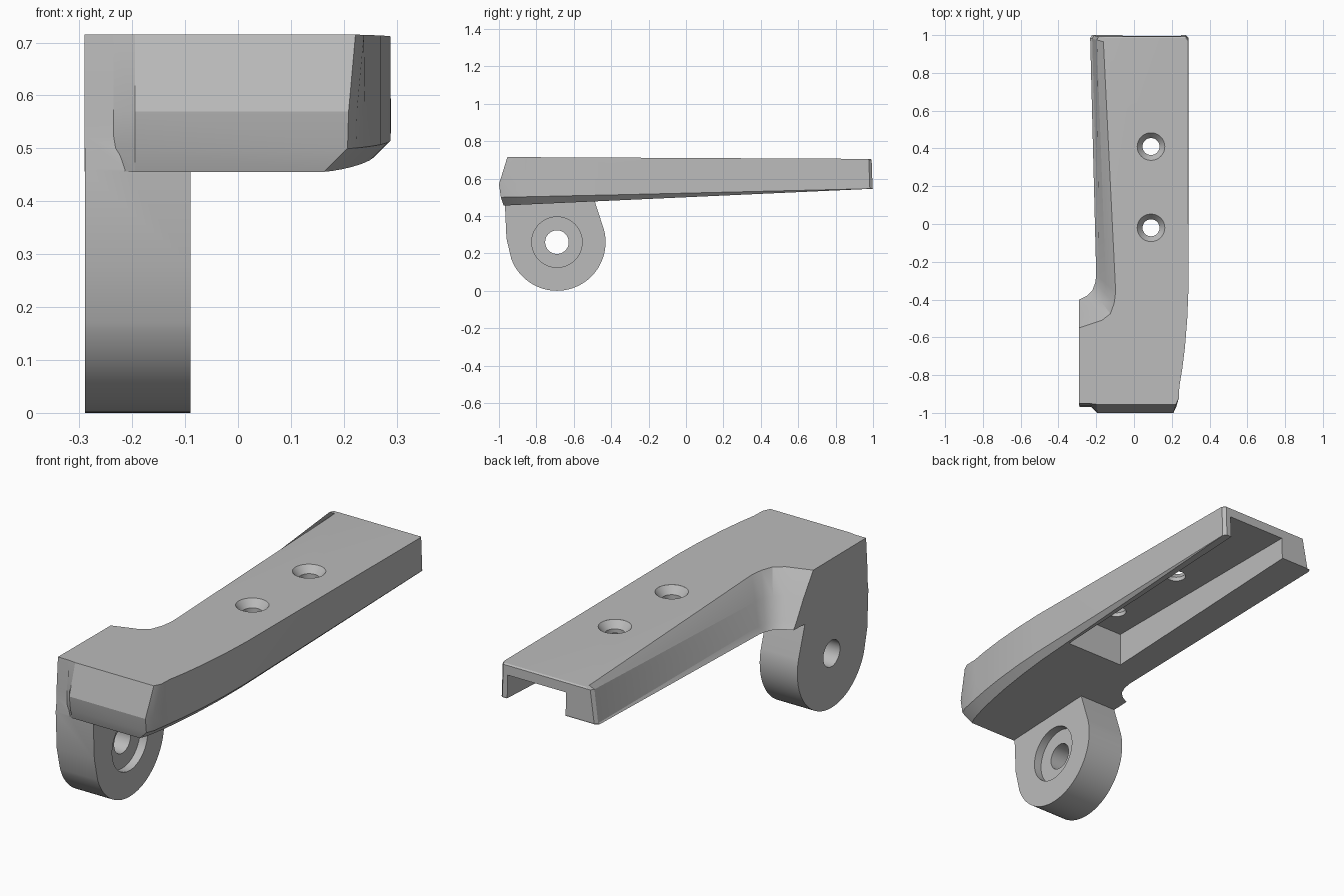
import bpy, bmesh, math
from mathutils import Matrix, Vector

if "Cube" in bpy.data.objects:
    bpy.data.objects.remove(bpy.data.objects["Cube"])

GREY = (0.5, 0.5, 0.5, 1)
mat = bpy.data.materials.new("plain grey")
mat.use_nodes = True
mat.diffuse_color = GREY
mat.node_tree.nodes["Principled BSDF"].inputs["Base Color"].default_value = GREY


def loft(name, rings):
    """Closed solid through rings with equal point counts."""
    bm = bmesh.new()
    rows = [[bm.verts.new(p) for p in ring] for ring in rings]
    n = len(rows[0])
    bm.faces.new(rows[0])
    bm.faces.new(rows[-1])
    for lo, hi in zip(rows, rows[1:]):
        for i in range(n):
            j = (i + 1) % n
            bm.faces.new((lo[i], lo[j], hi[j], hi[i]))
    bmesh.ops.recalc_face_normals(bm, faces=bm.faces)
    mesh = bpy.data.meshes.new(name)
    bm.to_mesh(mesh)
    bm.free()
    mesh.materials.append(mat)
    obj = bpy.data.objects.new(name, mesh)
    bpy.context.collection.objects.link(obj)
    return obj


def turned(name, axis, centre, profile, sides=48):
    """Round solid from (position, radius) pairs along an axis."""
    rings = []
    for pos, r in profile:
        ring = []
        for k in range(sides):
            a = 2 * math.pi * k / sides
            u, v = r * math.cos(a), r * math.sin(a)
            if axis == "Z":
                ring.append((centre[0] + u, centre[1] + v, pos))
            else:
                ring.append((pos, centre[0] + u, centre[1] + v))
        rings.append(ring)
    return loft(name, rings)


def combine(target, tool, operation):
    mod = target.modifiers.new(tool.name, "BOOLEAN")
    mod.operation = operation
    mod.solver = "EXACT"
    mod.object = tool
    tool.hide_render = True
    bpy.context.view_layer.objects.active = target
    bpy.ops.object.modifier_apply(modifier=mod.name)
    bpy.data.objects.remove(tool)


def z_low(y):
    return 0.5 + 0.0455 * y


def z_high(y):
    return 0.71 - 0.005 * y


# Arm outline: (bottom x, bottom y, top x, top y)
flank = [(-.29, -.40, -.29, -.55), (-.25, -.38, -.17, -.51), (-.22, -.35, -.125, -.475),
         (-.205, -.31, -.105, -.42), (-.20, -.27, -.097, -.36),
         (-.232, .985, -.162, .965), (-.222, 1.0, -.152, .985)]
outer = [(.275, 1.0, .275, .985), (.29, .985, .285, .97)]
outer += [(x, y, x, y) for x, y in
          [(.288, -.35), (.282, -.5), (.27, -.65), (.255, -.77), (.24, -.86)]]


def arm_ring(level, front_y, front_x):
    ring = [(-.235, -.96 + .01 * (level == 3)), (-.29, -.96 + .01 * (level == 3))]
    t = (0, .15, .5, 1)[level]
    for pts, side in ((flank, False), (outer, True)):
        for xb, yb, xt, yt in pts:
            x, y = xb + (xt - xb) * t, yb + (yt - yb) * t
            if side and level == 0:
                x -= .045 * max(.02, .9 - y) / 1.9
            ring.append((x, y))
    ring += [(front_x + .008, front_y + .035), (front_x - .008, front_y), (-.195, front_y)]
    out = []
    for x, y in ring:
        lo, hi = z_low(y), z_high(y)
        chamfer = .045 * max(.05, .9 - y) / 1.9
        z = (lo, lo + chamfer, lo + .135 + .02 * y, hi)[level]
        out.append((x, y, z))
    return out


arm = loft("hinge_arm", [arm_ring(0, -.975, .17), arm_ring(1, -.99, .215),
                         arm_ring(2, -1.0, .217), arm_ring(3, -.955, .23)])

# Rounded hinge lug under the front corner
cy, cz, rad = -.69, .26, .26
side = [(-.95, .6), (-.968, .46), (-.96, .28)]
for k in range(41):
    a = math.radians(200 + 175 * k / 40)
    side.append((cy + rad * math.cos(a), cz + rad * math.sin(a)))
side += [(-.485, .47), (-.52, .58)]
lug = loft("hinge_lug", [[(x, y, z) for y, z in side] for x in (-.2895, -.09)])
combine(arm, lug, "UNION")

# Pivot bore with a shallow counterbore on the inner side
combine(arm, turned("pivot_bore", "X", (cy, cz), [(-.4, .063), (0, .063)]), "DIFFERENCE")
combine(arm, turned("counterbore", "X", (cy, cz), [(-.13, .135), (0, .135)]), "DIFFERENCE")

# Channel under the arm, open at the back
channel = loft("channel", [[(-.06, -.17, z), (.25, -.17, z), (.25, 1.2, z), (-.06, 1.2, z)]
                           for z in (.3, .655)])
combine(arm, channel, "DIFFERENCE")

# Countersunk screw holes
for y in (.41, -.02):
    screw = turned("screw_hole", "Z", (.09, y),
                   [(.6, .045), (.675, .045), (z_high(y), .073), (.75, .073)])
    combine(arm, screw, "DIFFERENCE")

bpy.ops.object.select_all(action="DESELECT")
arm.select_set(True)
bpy.context.view_layer.objects.active = arm
bpy.ops.object.shade_smooth_by_angle(angle=math.radians(25))
